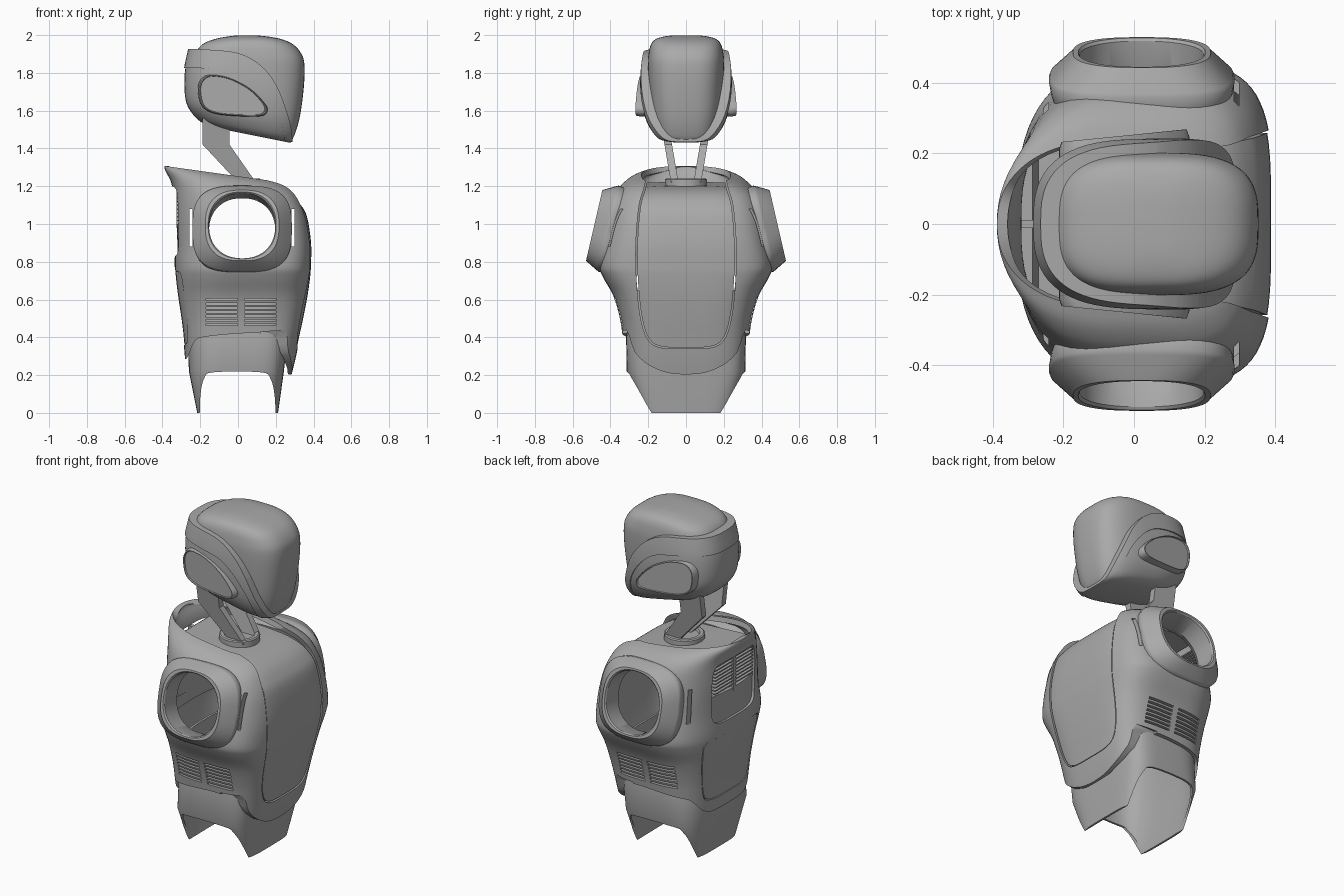
import bpy, bmesh, math
from mathutils import Vector

cube = bpy.data.objects.get("Cube")
if cube:
    bpy.data.objects.remove(cube, do_unlink=True)

grey = bpy.data.materials.new("mid_grey")
grey.use_nodes = True
grey.diffuse_color = (0.4, 0.4, 0.4, 1)
grey.node_tree.nodes["Principled BSDF"].inputs["Base Color"].default_value = (0.4, 0.4, 0.4, 1)
parts, cutters = [], []


def smooth(pts, n=4, closed=False):
    """Catmull-Rom resampling of tuples of any size."""
    k, out = len(pts), []
    at = lambda i: pts[i % k] if closed else pts[max(0, min(k - 1, i))]
    for i in range(k if closed else k - 1):
        for s in range(n):
            t = s / n
            out.append(tuple(
                b + 0.5 * t * (c - a + t * (2 * a - 5 * b + 4 * c - d + t * (3 * (b - c) + d - a)))
                for a, b, c, d in zip(at(i - 1), at(i), at(i + 1), at(i + 2))))
    return out if closed else out + [pts[-1]]


def sym(half):
    """Smooth a half outline and mirror it into a closed one."""
    s = smooth(half)
    return s + [(-y, z) for y, z in reversed(s) if abs(y) > 0.001]


def skin(name, rings, caps=(True, True), loop=False, cutter=False):
    bm = bmesh.new()
    vs = [[bm.verts.new(p) for p in r] for r in rings]
    pairs = list(zip(vs, vs[1:])) + ([(vs[-1], vs[0])] if loop else [])
    k = len(vs[0])
    for a, b in pairs:
        for j in range(k):
            bm.faces.new((a[j], a[(j + 1) % k], b[(j + 1) % k], b[j]))
    if caps[0]:
        bm.faces.new(vs[0][::-1])
    if caps[1]:
        bm.faces.new(vs[-1])
    if loop or all(caps):
        bmesh.ops.recalc_face_normals(bm, faces=bm.faces)
    me = bpy.data.meshes.new(name)
    bm.to_mesh(me)
    bm.free()
    ob = bpy.data.objects.new(name, me)
    bpy.context.scene.collection.objects.link(ob)
    me.materials.append(grey)
    ob.hide_render = cutter
    (cutters if cutter else parts).append(ob)
    return ob


def oval(a, b, nf, nb, k=72):
    """Superellipse with separate front and back exponents."""
    out = []
    for i in range(k):
        c, s = math.cos(math.tau * i / k), math.sin(math.tau * i / k)
        e = 2 / (nf if c > 0 else nb)
        out.append((a * math.copysign(abs(c) ** e, c), b * math.copysign(abs(s) ** e, s)))
    return out


def loft(name, secs, nf, inset=0.0, caps=(True, True), sub=4):
    """Sections are (height, tilt, back x, front x, half width, back exponent)."""
    rings = []
    for z, t, xb, xf, w, nb in smooth(secs, sub):
        m, a = (xb + xf) / 2, (xf - xb) / 2
        rings.append([(m + x, y, z + t * (m + x))
                      for x, y in oval(max(a - inset, 0.01), max(w - inset, 0.01), nf, nb)])
    return skin(name, rings, caps)


def prism(name, pts, axis, lo, hi, cutter=True):
    place = (lambda p, d: (p[0], d, p[1])) if axis == "y" else (lambda p, d: (d, p[0], p[1]))
    return skin(name, [[place(p, d) for p in pts] for d in (lo, hi)], cutter=cutter)


def rect(u0, u1, v0, v1):
    return [(u0, v0), (u1, v0), (u1, v1), (u0, v1)]


def boolean(ob, cutter, op="DIFFERENCE"):
    m = ob.modifiers.new(cutter.name, "BOOLEAN")
    m.object, m.operation, m.solver = cutter, op, "EXACT"


def thicken(ob, t):
    m = ob.modifiers.new("thickness", "SOLIDIFY")
    m.thickness, m.offset = t, -1


def mirror_y(ob):
    m = ob.modifiers.new("mirror", "MIRROR")
    m.use_axis = (False, True, False)


# Torso shell, open at the collar
body = [(0.18, 0, -0.27, 0.278, 0.30, 3.3), (0.28, 0, -0.28, 0.303, 0.32, 3.3),
        (0.4, 0, -0.29, 0.328, 0.335, 3.3), (0.5, 0, -0.302, 0.35, 0.35, 3.2),
        (0.62, 0, -0.32, 0.373, 0.385, 3), (0.72, 0, -0.332, 0.387, 0.44, 2.8),
        (0.78, 0, -0.335, 0.391, 0.458, 2.7), (0.9, 0, -0.335, 0.392, 0.435, 2.6),
        (1.05, -0.03, -0.342, 0.37, 0.405, 2.6)]
collar = [(1.17, -0.1, -0.35, 0.328, 0.365, 2.6), (1.23, -0.135, -0.385, 0.285, 0.30, 2.3),
          (1.253, -0.14, -0.388, 0.235, 0.235, 2.2)]
dome = [(1.13, -0.08, -0.345, 0.335, 0.385, 2.6), (1.18, -0.09, -0.335, 0.28, 0.34, 2.6),
        (1.203, -0.07, -0.29, 0.19, 0.26, 2.6), (1.206, -0.04, -0.05, 0.05, 0.03, 2.6)]
shell = loft("torso_shell", body + collar, 4, caps=(False, False))
thicken(shell, 0.03)
hem = smooth([(-0.5, 0.25), (-0.3, 0.28), (-0.265, 0.3), (-0.235, 0.37), (-0.19, 0.4), (0, 0.42),
              (0.13, 0.42), (0.19, 0.39), (0.225, 0.32), (0.26, 0.24), (0.285, 0.195), (0.5, 0.15)])
boolean(shell, prism("hem_cut", hem + [(0.5, -0.2), (-0.5, -0.2)], "y", -0.7, 0.7))
front_hem = sym([(0.5, 0), (0.34, 0.43), (0.27, 0.32), (0.2, 0.255), (0.1, 0.213), (0, 0.203)])
boolean(shell, prism("front_hem_cut", front_hem, "x", 0.12, 0.6))
arm_hole = [(0.022 + u, 0.975 + v) for u, v in oval(0.2, 0.19, 2.5, 2.5)]
boolean(shell, prism("arm_cut", arm_hole, "y", -0.7, 0.7))

# Side vents, and narrow slots beside the shoulder rings
for u in (-0.17, 0.035):
    for i in range(7):
        z = 0.462 + 0.022 * i
        boolean(shell, prism("vent_cut", rect(u, u + 0.167, z, z + 0.011), "y", -0.7, 0.7))
for u in (-0.257, 0.283):
    boolean(shell, prism("slot_cut", rect(u, u + 0.015, 0.88, 1.08), "y", -0.7, 0.7))


# Inset panels: opening in the shell plus a slightly sunken plate
def panel(name, half, x0, x1, secs, inset, cap, plate_x0, plate_x1):
    edge = sym(half)
    boolean(shell, prism(name + "_cut", edge, "x", x0, x1))
    mid = sum(z for y, z in edge) / len(edge)
    small = [(y * 0.97, mid + (z - mid) * 0.985) for y, z in edge]
    plate = loft(name, secs, 4, inset, (False, cap))
    thicken(plate, 0.02)
    boolean(plate, prism(name + "_trim", small, "x", plate_x0, plate_x1), "INTERSECT")


panel("chest_plate", [(0, 0.34), (0.13, 0.345), (0.2, 0.385), (0.24, 0.5), (0.262, 0.7), (0.265, 0.9),
                      (0.248, 1.1), (0.215, 1.22), (0.19, 1.4)],
      0.03, 0.6, body + dome, 0.005, True, -0.27, 0.6)
panel("lower_back_plate", [(0, 0.36), (0.17, 0.365), (0.22, 0.42), (0.26, 0.68), (0.25, 0.735),
                           (0.2, 0.75), (0, 0.755)],
      -0.6, -0.1, body + collar, 0.003, False, -0.6, -0.1)

# Rear window with a lower plate and louvres
window = sym([(0, 0.83), (0.15, 0.835), (0.2, 0.88), (0.205, 1.05), (0.19, 1.16), (0.14, 1.195), (0, 1.2)])
boolean(shell, prism("window_cut", window, "x", -0.6, -0.15))
plate = loft("window_plate", body, 4, 0.014, (False, False))
thicken(plate, 0.02)
low = sym([(0, 0.825), (0.14, 0.83), (0.195, 0.87), (0.205, 0.98), (0.2, 1.0), (0, 1.0)])
boolean(plate, prism("plate_trim", low, "x", -0.6, -0.15), "INTERSECT")
for i in range(9):
    z = 1.015 + 0.02 * i
    prism("louvre", rect(-0.18, 0.18, z, z + 0.007), "x", -0.322, -0.288, cutter=False)
prism("louvre_post", rect(-0.012, 0.012, 0.98, 1.2), "x", -0.325, -0.285, cutter=False)

# Shoulder rings, tilted outward at the bottom
tilt = math.radians(13)
vdir, ndir = Vector((0, -math.sin(tilt), math.cos(tilt))), Vector((0, math.cos(tilt), math.sin(tilt)))
rings = []
for n, a, b, e in [(-0.085, 0.24, 0.222, 3.2), (-0.03, 0.258, 0.232, 3.2), (0, 0.263, 0.234, 3.1),
                   (0.012, 0.258, 0.228, 3.1), (0.07, 0.2, 0.197, 2.7), (0.078, 0.195, 0.192, 2.6),
                   (0.078, 0.18, 0.182, 2.3), (0.07, 0.175, 0.177, 2.2), (-0.05, 0.175, 0.177, 2.2),
                   (-0.085, 0.2, 0.19, 2.6)]:
    rings.append([Vector((0.022 + u, 0.41, 0.975)) + v * vdir + n * ndir for u, v in oval(a, b, e, e)])
mirror_y(skin("shoulder_ring", rings, (False, False), loop=True))

# Hollow pelvis with a leg arch
pelvis = loft("pelvis", [(-0.03, 0, -0.21, 0.208, 0.225, 5), (0.22, 0, -0.26, 0.243, 0.314, 4),
                         (0.4, 0, -0.266, 0.262, 0.317, 3.3), (0.65, 0, -0.24, 0.26, 0.285, 3)],
              5, caps=(False, False), sub=1)
thicken(pelvis, 0.012)
boolean(pelvis, prism("ground_cut", rect(-0.6, 0.6, -0.2, 0), "y", -0.6, 0.6))
arch = smooth([(-0.203, -0.1), (-0.2, 0.08), (-0.18, 0.18), (-0.13, 0.215), (0.12, 0.215),
               (0.172, 0.18), (0.195, 0.08), (0.2, -0.1)])
boolean(pelvis, prism("leg_arch_cut", arch, "y", -0.6, 0.6))

# Neck base and struts
skin("neck_base", [[(0.01 + u, v, z) for u, v in oval(r, r, 2, 2, 48)]
                   for r, z in ((0.112, 1.15), (0.112, 1.235), (0.105, 1.24), (0.085, 1.24), (0.08, 1.225))])
strut = prism("neck_strut", [(-0.187, 1.56), (-0.187, 1.42), (0, 1.22), (0.095, 1.22), (-0.045, 1.42),
                             (-0.045, 1.56)], "y", 0.045, 0.085, cutter=False)
for v in strut.data.vertices:
    v.co.y += 0.17 * (v.co.z - 1.25)
mirror_y(strut)

# Head: face dome, jaw shell and brim band
loft("head_dome", [(1.495, -0.22, -0.15, 0.262, 0.135, 3), (1.515, -0.22, -0.2, 0.29, 0.166, 3),
                   (1.6, -0.12, -0.24, 0.326, 0.188, 3), (1.72, 0, -0.24, 0.348, 0.198, 3),
                   (1.84, 0, -0.235, 0.352, 0.202, 3), (1.9, 0, -0.225, 0.336, 0.198, 3),
                   (1.95, 0, -0.19, 0.293, 0.186, 3), (1.98, 0, -0.12, 0.225, 0.158, 2.8),
                   (1.996, 0, -0.03, 0.13, 0.095, 2.6), (1.999, 0, 0.04, 0.06, 0.01, 2.2)], 3.1)
head = [(1.485, -0.2, -0.14, 0.262, 0.12, 2.8), (1.508, -0.2, -0.21, 0.3, 0.172, 2.8),
        (1.58, -0.12, -0.26, 0.335, 0.218, 2.8), (1.68, 0, -0.281, 0.36, 0.235, 2.8),
        (1.8, 0, -0.282, 0.36, 0.234, 2.8), (1.9, 0, -0.263, 0.36, 0.222, 2.8),
        (1.96, 0, -0.25, 0.35, 0.208, 2.8)]
lower = smooth([(-0.4, 1.825), (-0.2, 1.825), (0, 1.8), (0.1, 1.75), (0.18, 1.66), (0.23, 1.55), (0.25, 1.38)])
upper = smooth([(-0.4, 1.925), (-0.2, 1.925), (0, 1.905), (0.12, 1.84), (0.2, 1.74), (0.25, 1.62),
                (0.283, 1.5), (0.29, 1.38)])
jaw = loft("head_jaw", head, 3.4)
boolean(jaw, prism("jaw_trim", lower + [(-0.4, 1.38)], "y", -0.5, 0.5), "INTERSECT")
brim = loft("head_brim", head, 3.4, -0.007)
boolean(brim, prism("brim_trim", upper + lower[::-1], "y", -0.5, 0.5), "INTERSECT")

# Ear pods with a sunken face
ear = smooth([(-0.195, 1.755), (-0.15, 1.785), (-0.05, 1.772), (0.06, 1.715), (0.135, 1.64), (0.148, 1.6),
              (0.115, 1.575), (0, 1.575), (-0.12, 1.588), (-0.185, 1.625), (-0.205, 1.7)], closed=True)
rings = [[(-0.03 + (x + 0.03) * s, y + 0.1 * x, 1.68 + (z - 1.68) * s) for x, z in ear]
         for s, y in ((1.04, 0.16), (1.04, 0.232), (1, 0.253), (0.97, 0.253), (0.955, 0.245))]
mirror_y(skin("ear_pod", rings))

# Bake modifiers, drop cutters and shade
graph = bpy.context.evaluated_depsgraph_get()
graph.update()
baked = [(ob, bpy.data.meshes.new_from_object(ob.evaluated_get(graph))) for ob in parts]
for ob, me in baked:
    ob.modifiers.clear()
    ob.data = me
for ob in cutters:
    bpy.data.objects.remove(ob, do_unlink=True)
bpy.ops.object.select_all(action="DESELECT")
for ob in parts:
    ob.select_set(True)
bpy.context.view_layer.objects.active = parts[0]
bpy.ops.object.shade_smooth_by_angle(angle=math.radians(32))
